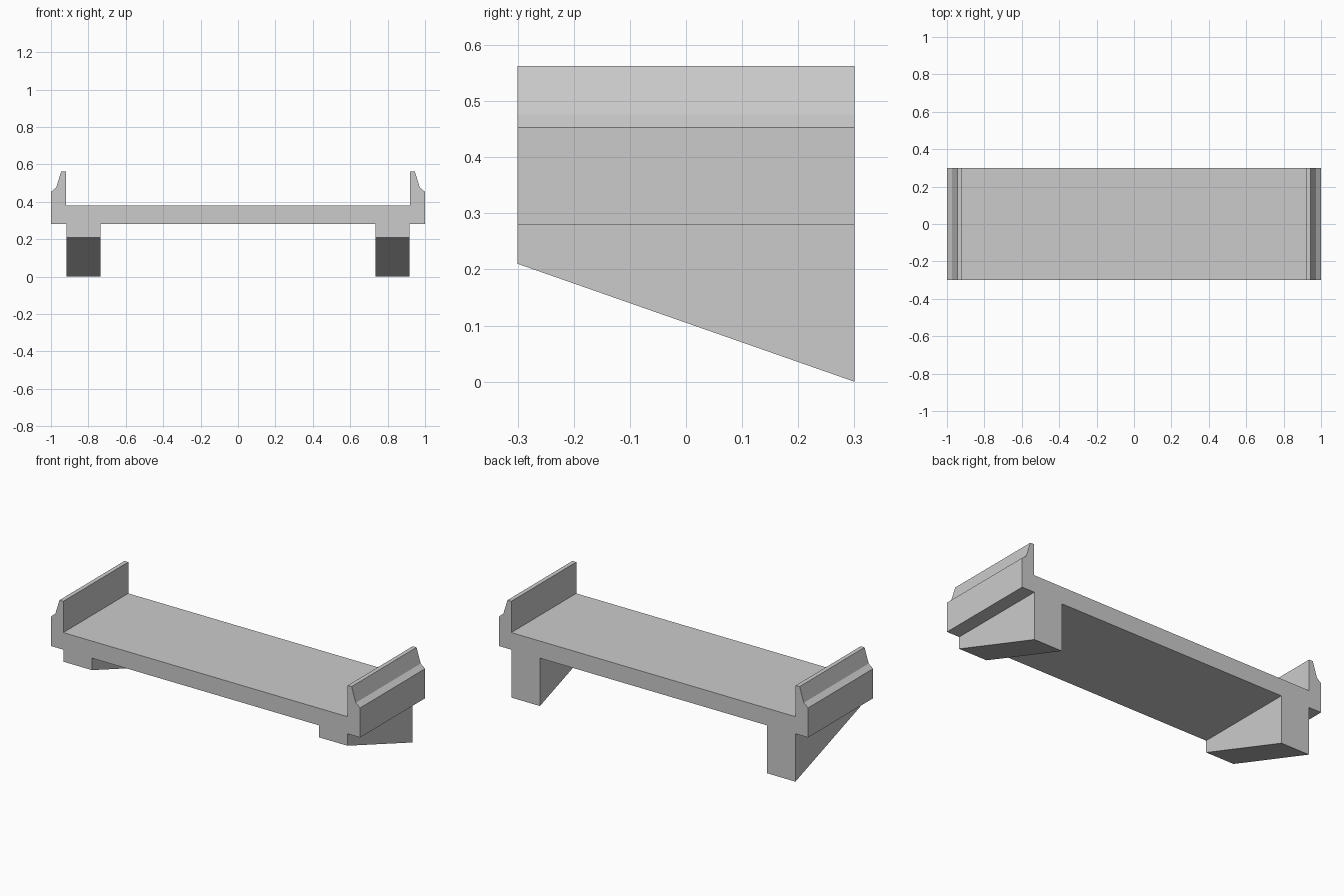
import bpy
import bmesh
from mathutils import Vector

cube = bpy.data.objects.get("Cube")
if cube:
    bpy.data.objects.remove(cube, do_unlink=True)

HALF_WIDTH = 0.3    # half the span of the deck along y
DECK_BOTTOM = 0.28

concrete = bpy.data.materials.new("grey_concrete")
concrete.use_nodes = True
colour = (0.6, 0.6, 0.6, 1)
concrete.diffuse_color = colour
concrete.node_tree.nodes["Principled BSDF"].inputs["Base Color"].default_value = colour


def extrude_profile(name, points, offset):
    """Extrude a closed outline of 3D points along offset into a solid."""
    bm = bmesh.new()
    face = bm.faces.new([bm.verts.new(p) for p in points])
    result = bmesh.ops.extrude_face_region(bm, geom=[face], use_keep_orig=True)
    moved = [g for g in result["geom"] if isinstance(g, bmesh.types.BMVert)]
    bmesh.ops.translate(bm, verts=moved, vec=Vector(offset))
    bmesh.ops.recalc_face_normals(bm, faces=bm.faces)
    mesh = bpy.data.meshes.new(name)
    bm.to_mesh(mesh)
    bm.free()
    mesh.materials.append(concrete)
    obj = bpy.data.objects.new(name, mesh)
    bpy.context.collection.objects.link(obj)
    return obj


# Deck slab with a chamfered parapet along each end, as one cross-section
half = [(1, DECK_BOTTOM), (1, 0.453), (0.972, 0.476),
        (0.945, 0.563), (0.92, 0.563), (0.92, 0.38)]
section = half + [(-x, z) for x, z in reversed(half)]
extrude_profile("deck_with_parapets",
                [(x, -HALF_WIDTH, z) for x, z in section],
                (0, 2 * HALF_WIDTH, 0))

# Support beams with undersides sloping down to the back
beam_side = [(-HALF_WIDTH, DECK_BOTTOM), (-HALF_WIDTH, 0.21),
             (HALF_WIDTH, 0), (HALF_WIDTH, DECK_BOTTOM)]
for side, sign in (("left", 1), ("right", -1)):
    extrude_profile(side + "_support_beam",
                    [(sign * 0.735, y, z) for y, z in beam_side],
                    (sign * 0.183, 0, 0))
